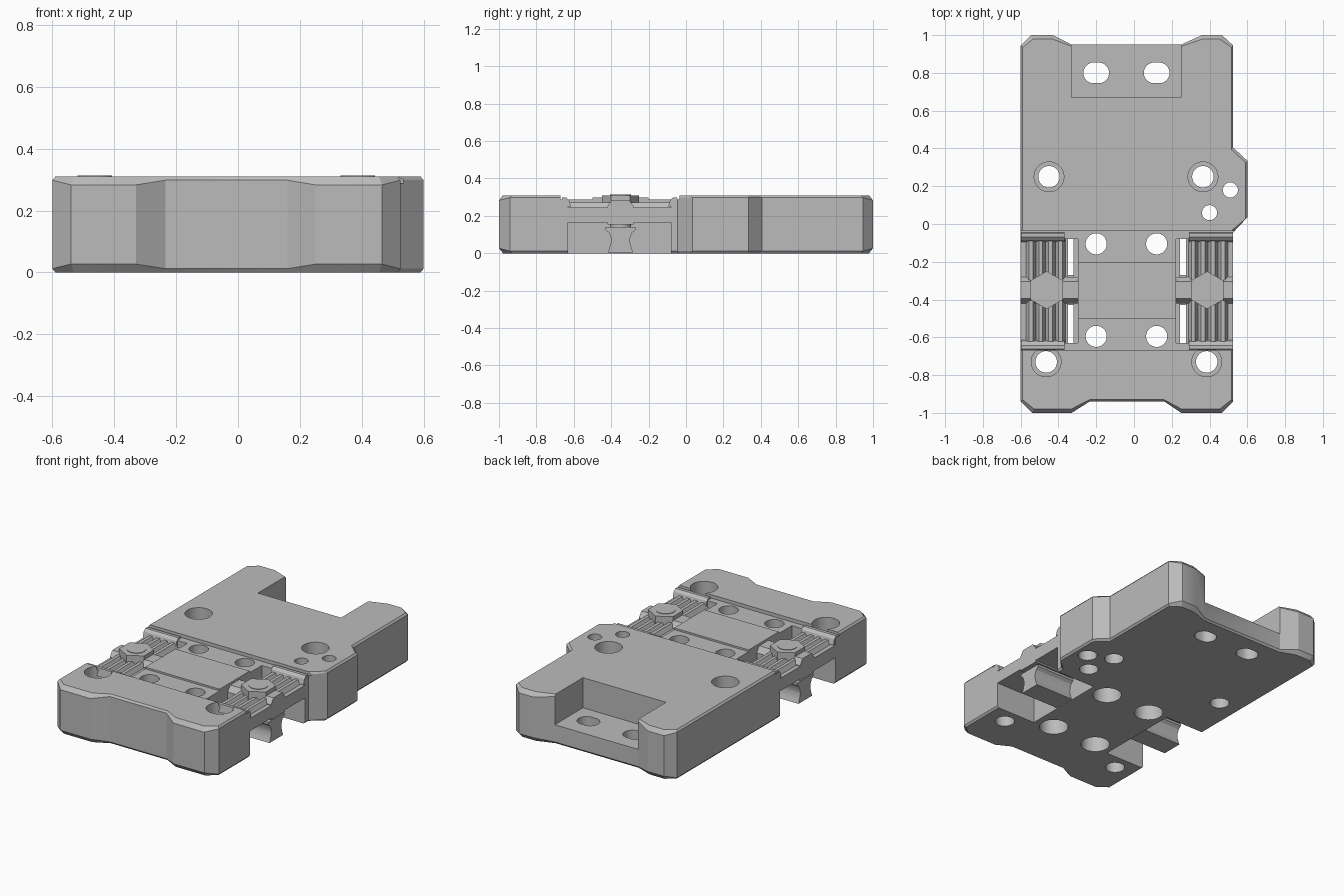
import bpy, bmesh, math
from mathutils import Vector

if "Cube" in bpy.data.objects:
    bpy.data.objects.remove(bpy.data.objects["Cube"], do_unlink=True)

grey = bpy.data.materials.new("machined_grey")
grey.use_nodes = True
grey.diffuse_color = (0.5, 0.5, 0.5, 1)
grey.node_tree.nodes["Principled BSDF"].inputs["Base Color"].default_value = (0.5, 0.5, 0.5, 1)

CX = -0.0375          # symmetry line of the plate
HALF = 0.5625         # half width of the plate
MID = -0.35           # centre of the clamp bay in y
TOP = 0.31


def loft(name, loops):
    """Solid skinned through loops of equal length, capped at both ends."""
    bm = bmesh.new()
    rings = [[bm.verts.new(p) for p in loop] for loop in loops]
    n = len(rings[0])
    bm.faces.new(rings[0])
    bm.faces.new(rings[-1])
    for a, b in zip(rings, rings[1:]):
        for i in range(n):
            j = (i + 1) % n
            bm.faces.new((a[i], a[j], b[j], b[i]))
    bmesh.ops.recalc_face_normals(bm, faces=bm.faces[:])
    mesh = bpy.data.meshes.new(name)
    bm.to_mesh(mesh)
    bm.free()
    mesh.materials.append(grey)
    ob = bpy.data.objects.new(name, mesh)
    bpy.context.collection.objects.link(ob)
    return ob


def prism(name, pts, z0, z1):
    return loft(name, [[(x, y, z) for x, y in pts] for z in (z0, z1)])


def box(name, x0, x1, y0, y1, z0, z1):
    return prism(name, [(x0, y0), (x1, y0), (x1, y1), (x0, y1)], z0, z1)


def circle(x, y, r, n=32, stretch=0.0):
    pts = []
    for i in range(n):
        a = 2 * math.pi * (i + 0.5) / n
        pts.append((x + r * math.cos(a) + math.copysign(stretch, math.cos(a)), y + r * math.sin(a)))
    return pts


def side_box(name, s, a, b, y0, y1, z0, z1):
    x0, x1 = sorted((CX + s * a, CX + s * b))
    return box(name, x0, x1, y0, y1, z0, z1)


def side_extrude(name, s, a, b, profile):
    """Extrude a (y, z) profile along x, between offsets a and b."""
    return loft(name, [[(CX + s * o, y, z) for y, z in profile] for o in (a, b)])


# Plate outline with chamfered top and bottom rims
outline = [(-0.6, -0.94), (-0.54, -1), (-0.33, -1), (-0.235, -0.94), (0.16, -0.94), (0.25, -1),
           (0.465, -1), (0.525, -0.94), (0.525, -0.045), (0.6, 0.035), (0.6, 0.335),
           (0.525, 0.405), (0.525, 0.945), (0.465, 1), (0.36, 1), (0.25, 0.95),
           (-0.33, 0.95), (-0.43, 1), (-0.545, 1), (-0.6, 0.945)]


def rim(x, y):
    return 0.027 if abs(y) > 0.96 else 0.012


def inset(x, y):
    dx = 0.01 if abs(x - CX) > 0.5 else 0
    return (x - math.copysign(dx, x), y - math.copysign(0.8 * rim(x, y), y))


low = [(*inset(x, y), 0) for x, y in outline]
low_wall = [(x, y, rim(x, y)) for x, y in outline]
high_wall = [(x, y, TOP - rim(x, y)) for x, y in outline]
high = [(*inset(x, y), TOP) for x, y in outline]
body = loft("base_plate", [low, low_wall, high_wall, high])

cutters = []

# Shallow step across the clamp bay, leaving a raised central pad
cutters.append(box("cut_bay_back", -1, 1, -0.2, -0.035, 0.288, 0.5))
cutters.append(box("cut_bay_front", -1, 1, -0.67, -0.5, 0.288, 0.5))
cutters.append(box("cut_bay_pad", -1, 1, -0.501, -0.199, 0.299, 0.5))

# Rear pocket and its two slots
cutters.append(box("cut_rear_pocket", -0.33, 0.25, 0.67, 1.2, 0.12, 0.5))
for x in (-0.2, 0.12):
    cutters.append(prism("cut_slot", circle(x, 0.8, 0.055, stretch=0.013), -0.1, 0.4))

# Side bays
for s in (-1, 1):
    cutters.append(side_box("cut_side_bay", s, 0.282, 0.7, -0.63, -0.08, -0.1, 0.5))
    cutters.append(side_box("cut_side_bay_top", s, 0.26, 0.32, -0.63, -0.08, 0.2, 0.5))

# Centre bolt holes, counterbored underneath
for x in (-0.2, 0.12):
    for y in (-0.105, -0.595):
        cutters.append(prism("cut_bolt", circle(x, y, 0.056), -0.1, 0.5))
        cutters.append(prism("cut_bolt_bore", circle(x, y, 0.085), -0.1, 0.16))

# Corner screw holes, counterbored from the top
for x, y in ((-0.45, 0.25), (0.365, 0.25), (-0.465, -0.73), (0.385, -0.73)):
    cutters.append(prism("cut_screw", circle(x, y, 0.057), -0.1, 0.5))
    cutters.append(prism("cut_screw_bore", circle(x, y, 0.079), 0.15, 0.5))

# Two small pin holes
for x, y in ((0.51, 0.18), (0.4, 0.06)):
    cutters.append(prism("cut_pin", circle(x, y, 0.04), -0.1, 0.5))
    cutters.append(prism("cut_pin_bore", circle(x, y, 0.056), -0.1, 0.1))

bpy.context.view_layer.objects.active = body
for c in cutters:
    c.hide_render = True
    mod = body.modifiers.new("cut", "BOOLEAN")
    mod.operation = "DIFFERENCE"
    mod.solver = "EXACT"
    mod.object = c
    bpy.ops.object.modifier_apply(modifier=mod.name)
    bpy.data.objects.remove(c, do_unlink=True)

smooth = [body]

for s, side in ((-1, "right"), (1, "left")):
    # Ribbed grip plates either side of the cross bar
    teeth = 4
    start, end = 0.325, 0.535
    step = (end - start) / teeth
    prof = [(0.312, 0.165), (0.312, 0.245)]
    for i in range(teeth):
        o = start + i * step
        prof += [(o, 0.245), (o + 0.3 * step, 0.272), (o + 0.7 * step, 0.272), (o + step, 0.245)]
    prof += [(HALF, 0.245), (HALF, 0.165)]
    for y0, y1, end_name in ((-0.635, -0.40, "front"), (-0.30, -0.075, "back")):
        loft(f"{side}_{end_name}_grip", [[(CX + s * o, y, z) for o, z in prof] for y in (y0, y1)])

    # Raised lips at both ends of the bay
    for y, t, end_name in ((-0.65, -1, "front"), (-0.06, 1, "back")):
        side_extrude(f"{side}_{end_name}_lip", s, 0.33, HALF - 0.002,
                     [(y - t * 0.035, 0.25), (y - t * 0.025, 0.285), (y - t * 0.008, 0.299),
                      (y + t * 0.012, 0.299), (y + t * 0.02, 0.25)])

    # Cross bar and hexagonal nut with its screw
    side_extrude(f"{side}_cross_bar", s, 0.255, HALF,
                 [(MID - 0.07, 0.155), (MID - 0.07, 0.25), (MID - 0.045, 0.285),
                  (MID + 0.045, 0.285), (MID + 0.07, 0.25), (MID + 0.07, 0.155)])
    nx = CX + s * 0.425
    prism(f"{side}_hex_nut", circle(nx, MID, 0.1, 6), 0.2, TOP)
    smooth.append(prism(f"{side}_screw", circle(nx, MID, 0.056), 0.1, TOP + 0.003))

    # Dovetail clamp jaw with concave flanks
    flank = [(0.068, 0.005), (0.06, 0.025), (0.05, 0.06), (0.052, 0.085), (0.062, 0.11),
             (0.08, 0.125), (0.08, 0.14)]
    jaw = [(MID - w, z) for w, z in flank] + [(MID + w, z) for w, z in reversed(flank)]
    smooth.append(side_extrude(f"{side}_clamp_jaw", s, 0.275, 0.55, jaw))

# Smooth shading on curved walls
bpy.ops.object.select_all(action="DESELECT")
for ob in smooth:
    ob.select_set(True)
bpy.context.view_layer.objects.active = body
bpy.ops.object.shade_smooth_by_angle(angle=math.radians(25))
